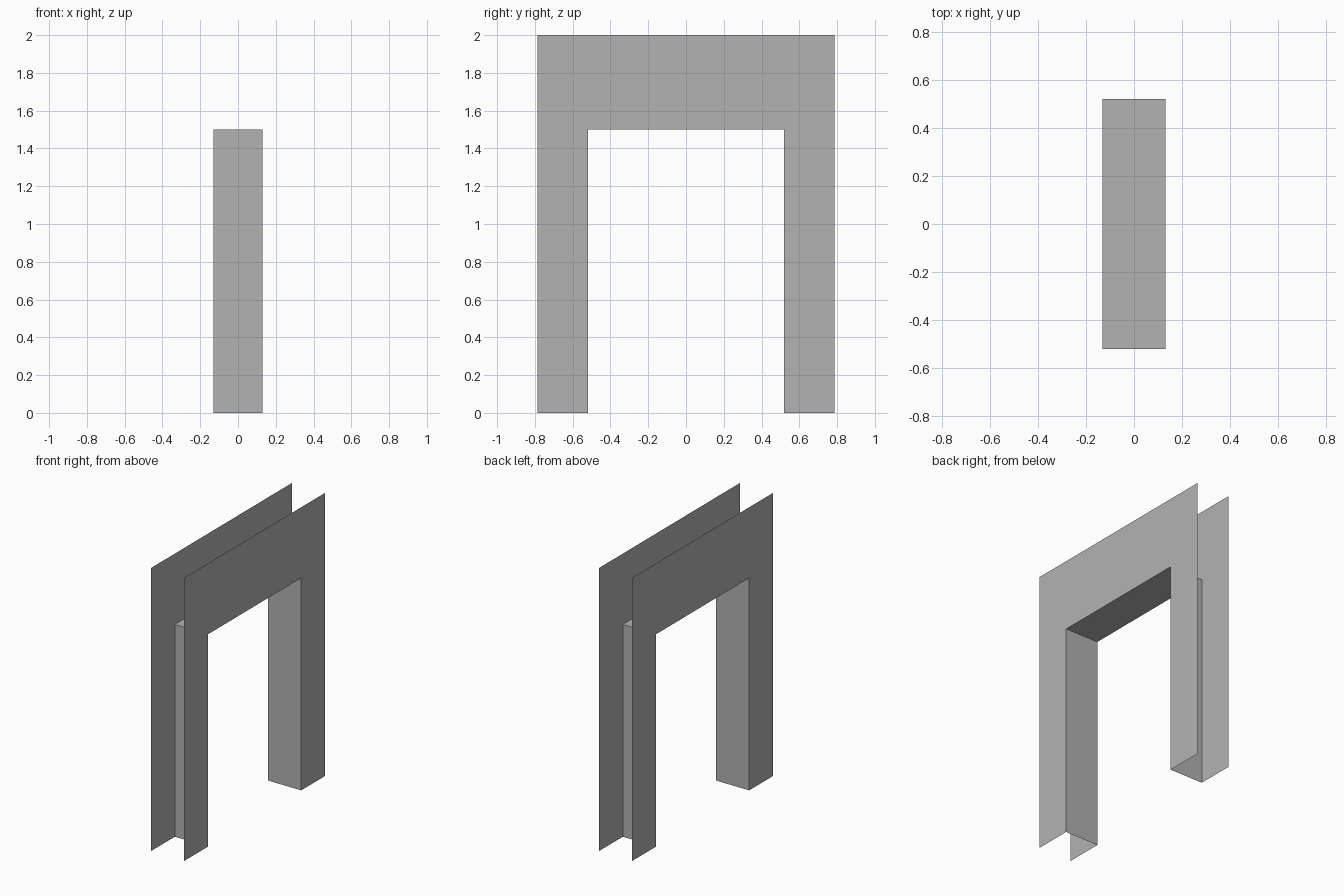
import bpy

old = bpy.data.objects.get("Cube")
if old:
    bpy.data.objects.remove(old, do_unlink=True)

HALF_X = 0.13      # half the wall depth
OUTER_Y = 0.787    # outer edge of the frame
INNER_Y = 0.52     # edge of the opening
TOP_Z = 2.0
OPEN_Z = 1.5       # height of the opening

grey = bpy.data.materials.new("plain grey")
grey.use_nodes = True
colour = (0.448, 0.448, 0.448, 1)
grey.diffuse_color = colour
grey.node_tree.nodes["Principled BSDF"].inputs["Base Color"].default_value = colour


def sheet(name, verts, faces):
    mesh = bpy.data.meshes.new(name)
    mesh.from_pydata(verts, [], faces)
    mesh.materials.append(grey)
    mesh.update()
    obj = bpy.data.objects.new(name, mesh)
    bpy.context.collection.objects.link(obj)
    return obj


# Opening outline, shared by the side panels and the lining
opening = [(-INNER_Y, 0), (-INNER_Y, OPEN_Z), (INNER_Y, OPEN_Z), (INNER_Y, 0)]
outline = opening + [(OUTER_Y, 0), (OUTER_Y, TOP_Z), (-OUTER_Y, TOP_Z), (-OUTER_Y, 0)]

# Two thin arch-shaped side panels, facing outwards
for name, x in (("left_panel", HALF_X), ("right_panel", -HALF_X)):
    order = list(range(len(outline)))
    if x < 0:
        order.reverse()
    sheet(name, [(x, y, z) for y, z in outline], [order])

# Lining of the opening: two jambs and the head, open behind
lining = [(x, y, z) for y, z in opening for x in (-HALF_X, HALF_X)]
sheet("opening_lining", lining,
      [(2 * i, 2 * i + 2, 2 * i + 3, 2 * i + 1) for i in range(3)])
